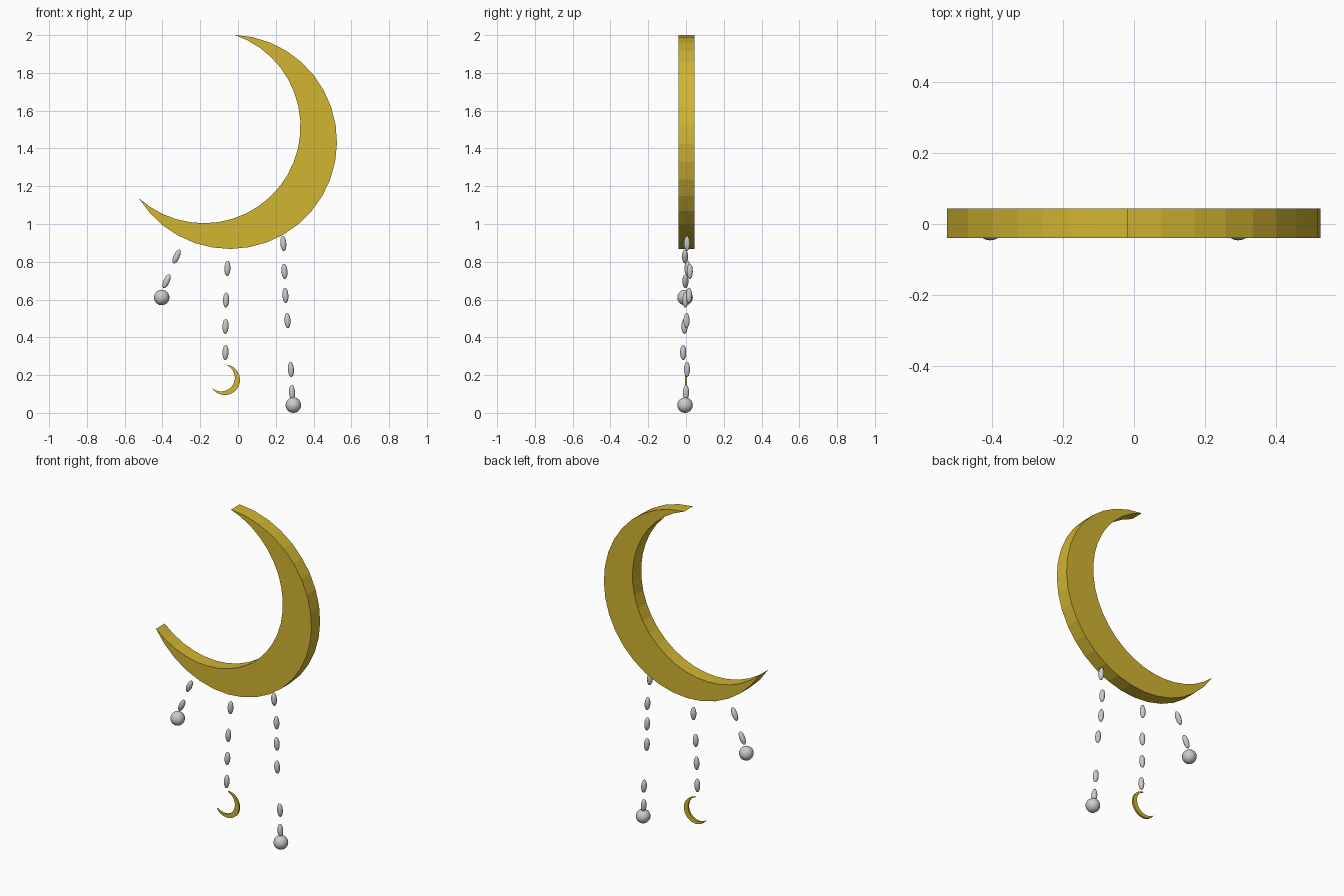
import bpy, bmesh
from math import sin, cos, atan2, hypot, radians

cube = bpy.data.objects.get("Cube")
if cube:
    bpy.data.objects.remove(cube, do_unlink=True)


def material(name, color):
    m = bpy.data.materials.new(name)
    m.use_nodes = True
    m.diffuse_color = color
    m.node_tree.nodes["Principled BSDF"].inputs["Base Color"].default_value = color
    return m


gold = material("gold", (0.64, 0.46, 0.03, 1))
silver = material("silver", (0.6, 0.6, 0.61, 1))


def finish(name, bm, mat, smooth):
    bmesh.ops.recalc_face_normals(bm, faces=bm.faces)
    mesh = bpy.data.meshes.new(name)
    bm.to_mesh(mesh)
    bm.free()
    mesh.materials.append(mat)
    for p in mesh.polygons:
        p.use_smooth = smooth
    ob = bpy.data.objects.new(name, mesh)
    bpy.context.collection.objects.link(ob)
    return ob


def crescent(name, location, size, steps=24):
    """Extruded moon between two arcs that meet at both tips."""
    radius, shift, half, depth = 0.567, 0.16, radians(118), 0.042
    tip_x, tip_z = radius * cos(half) + shift, radius * sin(half)
    in_radius, in_half = hypot(tip_x, tip_z), atan2(tip_z, tip_x)
    bm = bmesh.new()

    def arc(r, span, dx, y, inner):
        verts = []
        for i in range(inner, steps + 1 - inner):
            a = span * (2 * i / steps - 1)
            verts.append(bm.verts.new((r * cos(a) + dx, y, r * sin(a))))
        return verts

    sides = []
    for y in (-depth, depth):
        outer = arc(radius, half, 0, y, 0)
        inner = [outer[0]] + arc(in_radius, in_half, -shift, y, 1) + [outer[-1]]
        sides.append((outer, inner))
        for i in range(steps):
            loop = [outer[i], outer[i + 1], inner[i + 1], inner[i]]
            bm.faces.new(list(dict.fromkeys(loop)))
    for front, back in zip(*sides):
        for i in range(steps):
            bm.faces.new((front[i], front[i + 1], back[i + 1], back[i]))
    ob = finish(name, bm, gold, False)
    ob.location, ob.scale = location, (size,) * 3
    ob.rotation_euler.y = radians(30.4)


def ellipsoid(name, location, half_width, half_length, tilt=0):
    bm = bmesh.new()
    bmesh.ops.create_uvsphere(bm, u_segments=20, v_segments=12, radius=1)
    ob = finish(name, bm, silver, True)
    ob.location = location
    ob.scale = (half_width, half_width, half_length)
    ob.rotation_euler.y = radians(tilt)


# Large moon and the small hanging one
crescent("large_moon", (-0.043, 0.002, 1.435), 1)
crescent("small_moon", (-0.07, 0, 0.175), 0.142)

# Strands of beads: tilt and bead centres
strands = {
    "right": (24, [(-0.325, -0.005, 0.828), (-0.378, -0.003, 0.697)]),
    "middle": (2, [(-0.056, 0.008, 0.765), (-0.063, -0.003, 0.598),
                   (-0.066, -0.008, 0.458), (-0.066, -0.015, 0.32)]),
    "left": (-4, [(0.24, 0.005, 0.897), (0.246, 0.02, 0.749), (0.251, 0.016, 0.622),
                  (0.262, 0.003, 0.489), (0.28, 0.005, 0.23), (0.286, 0, 0.108)]),
}
for side, (tilt, centres) in strands.items():
    for n, centre in enumerate(centres, 1):
        ellipsoid(f"{side}_bead_{n}", centre, 0.016, 0.04, tilt)

# Round weights at the strand ends
ellipsoid("right_ball", (-0.404, -0.005, 0.611), 0.041, 0.041)
ellipsoid("left_ball", (0.293, -0.005, 0.041), 0.041, 0.041)
